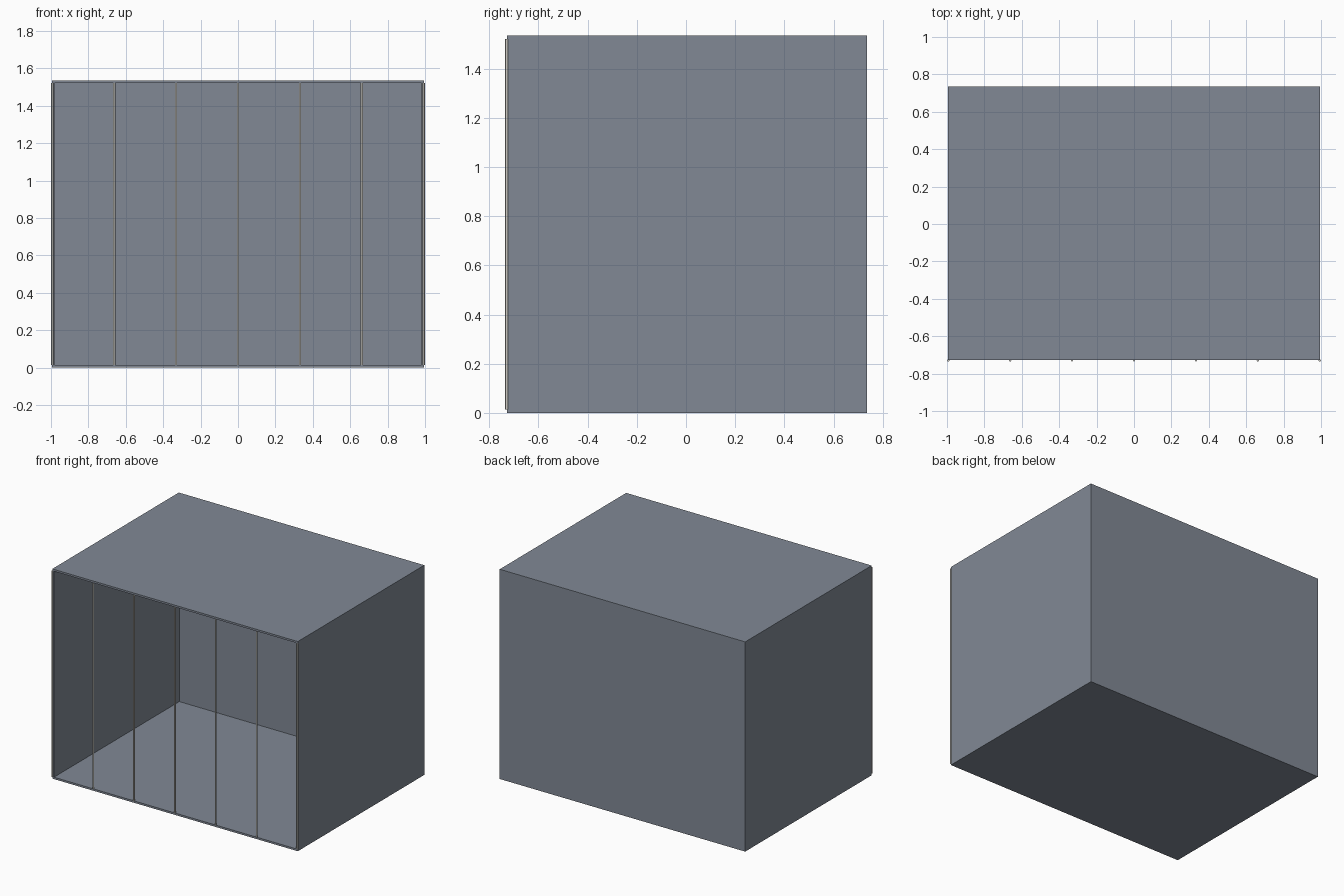
import bpy

cube = bpy.data.objects.get("Cube")
if cube:
    bpy.data.objects.remove(cube, do_unlink=True)


def material(name, rgb):
    m = bpy.data.materials.new(name)
    m.use_nodes = True
    colour = (*rgb, 1)
    m.diffuse_color = colour
    m.node_tree.nodes["Principled BSDF"].inputs["Base Color"].default_value = colour
    return m


wall_grey = material("slate grey", (0.22, 0.25, 0.30))
bar_grey = material("warm pale grey", (0.60, 0.59, 0.55))


def box(name, low, high, mat):
    bpy.ops.mesh.primitive_cube_add(size=1, location=[(a + b) / 2 for a, b in zip(low, high)])
    ob = bpy.context.object
    ob.name = name
    ob.scale = [b - a for a, b in zip(low, high)]
    bpy.ops.object.transform_apply(location=False, rotation=False, scale=True)
    ob.data.materials.append(mat)
    return ob


W, FRONT, BACK, H, T = 0.994, -0.728, 0.735, 1.535, 0.014

# Open-fronted shell: panels butt against each other without overlapping
box("floor_panel", (-W, FRONT, 0), (W, BACK, T), wall_grey)
box("roof_panel", (-W, FRONT, H - T), (W, BACK, H), wall_grey)
box("back_panel", (-W + T, BACK - T, T), (W - T, BACK, H - T), wall_grey)
for side, x in (("right", -W), ("left", W - T)):
    box(side + "_panel", (x, FRONT, T), (x + T, BACK, H - T), wall_grey)

# Evenly spaced thin round bars across the opening, sunk into the front rim
R, GAPS = 0.006, 6
for i in range(GAPS + 1):
    x = (W - 0.001) * (2 * i / GAPS - 1)
    bpy.ops.mesh.primitive_cylinder_add(vertices=24, radius=R, depth=H - 2 * T,
                                        location=(x, FRONT - 0.001, H / 2))
    bar = bpy.context.object
    bar.name = "front_bar_" + str(i + 1)
    bar.data.materials.append(bar_grey)
    bpy.ops.object.shade_smooth_by_angle()
